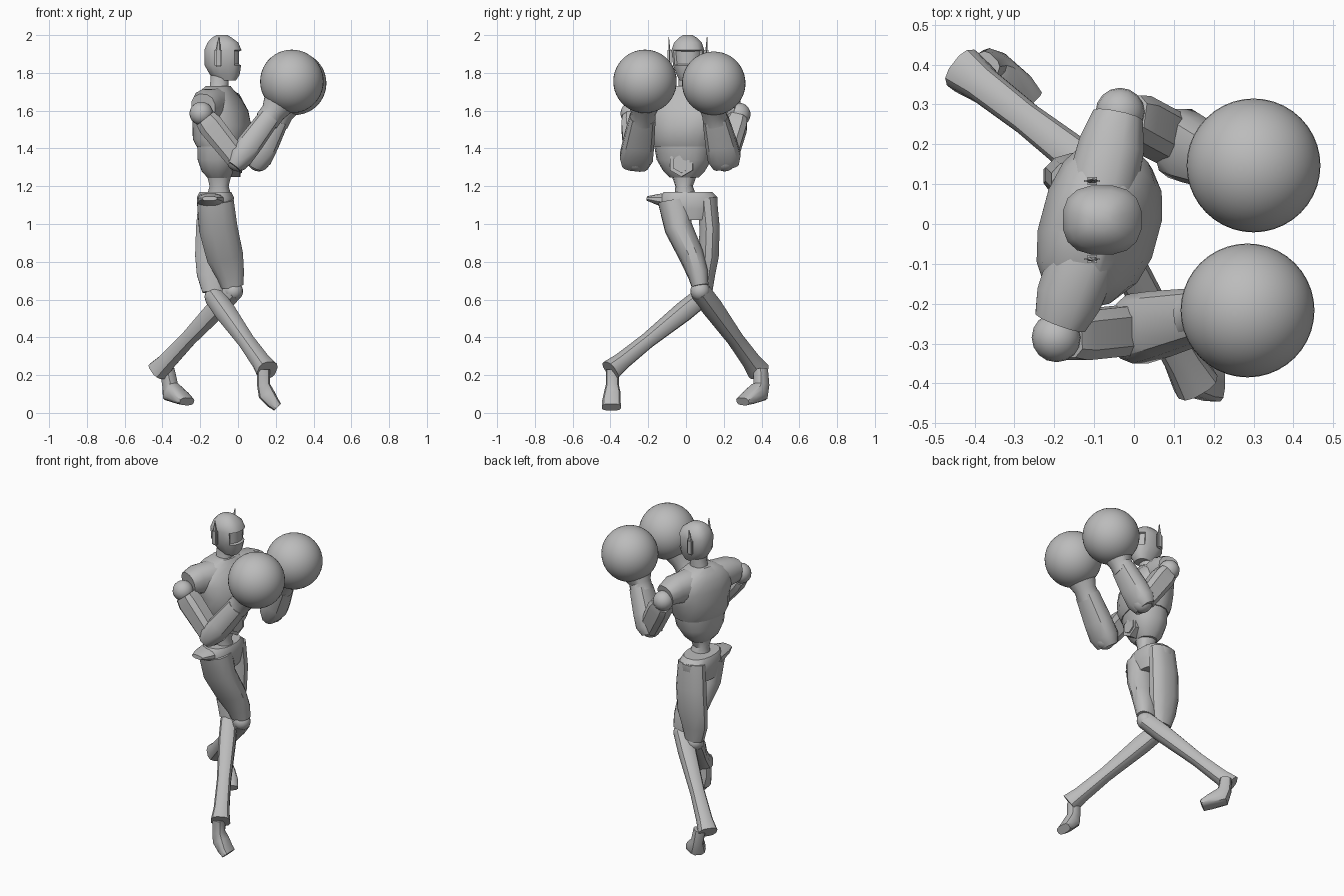
import bpy, bmesh, math
from mathutils import Vector, Matrix

old = bpy.data.objects.get("Cube")
if old:
    bpy.data.objects.remove(old, do_unlink=True)

grey = bpy.data.materials.new("plain_grey")
grey.use_nodes = True
COLOUR = (0.5, 0.5, 0.5, 1)
grey.diffuse_color = COLOUR
grey.node_tree.nodes["Principled BSDF"].inputs["Base Color"].default_value = COLOUR


def finish(name, bm, angle=35):
    """Turn a bmesh into a shaded grey object."""
    bmesh.ops.recalc_face_normals(bm, faces=bm.faces)
    mesh = bpy.data.meshes.new(name)
    bm.to_mesh(mesh)
    bm.free()
    mesh.materials.append(grey)
    obj = bpy.data.objects.new(name, mesh)
    bpy.context.collection.objects.link(obj)
    bpy.ops.object.select_all(action="DESELECT")
    obj.select_set(True)
    bpy.context.view_layer.objects.active = obj
    bpy.ops.object.shade_smooth_by_angle(angle=math.radians(angle))
    return obj


def signed_power(value, power):
    return math.copysign(abs(value) ** power, value)


def loft_mesh(sections, side, sides, boxy, upright):
    """Skin rings given as x, y, z, half width along side, half depth."""
    bm = bmesh.new()
    centres = [Vector(section[:3]) for section in sections]
    last = len(centres) - 1
    rings = []
    for i, (centre, section) in enumerate(zip(centres, sections)):
        tangent = centres[min(i + 1, last)] - centres[max(i - 1, 0)]
        if upright:
            tangent = Vector((0, 0, 1))
        tangent.normalize()
        across = Vector(side)
        across = (across - tangent * across.dot(tangent)).normalized()
        forward = tangent.cross(across)
        ring = []
        for k in range(sides):
            turn = math.tau * (k + 0.5) / sides
            a = signed_power(math.cos(turn), boxy) * section[3]
            b = signed_power(math.sin(turn), boxy) * section[4]
            ring.append(bm.verts.new(centre + across * a + forward * b))
        rings.append(ring)
    for lower, upper in zip(rings, rings[1:]):
        for k in range(sides):
            n = (k + 1) % sides
            bm.faces.new((lower[k], lower[n], upper[n], upper[k]))
    bm.faces.new(rings[0][::-1])
    bm.faces.new(rings[-1])
    return bm


def loft(name, sections, side=(0, 1, 0), sides=12, boxy=0.85, upright=False):
    return finish(name, loft_mesh(sections, side, sides, boxy, upright))


def ball(name, centre, radius, segments=16):
    bm = bmesh.new()
    bmesh.ops.create_uvsphere(bm, u_segments=segments, v_segments=segments // 2 + 2,
                              radius=radius, matrix=Matrix.Translation(centre))
    return finish(name, bm)


def box(name, centre, size, bevel):
    bm = bmesh.new()
    bmesh.ops.create_cube(bm, matrix=Matrix.LocRotScale(Vector(centre), None, Vector(size)))
    bmesh.ops.bevel(bm, geom=bm.edges[:], offset=bevel, segments=2, affect="EDGES")
    return finish(name, bm)


# Head with a recessed visor
head = loft_mesh([
    (-.06, .01, 1.76, .045, .05), (-.07, .01, 1.79, .06, .08),
    (-.08, .01, 1.84, .08, .098), (-.08, .01, 1.92, .088, .1),
    (-.08, .01, 1.96, .075, .083), (-.085, .01, 1.985, .05, .055),
    (-.085, .01, 2, .025, .03)], (0, 1, 0), 16, .8, True)
bmesh.ops.recalc_face_normals(head, faces=head.faces)
visor = [f for f in head.faces
         if f.normal.x > .6 and 1.84 < f.calc_center_median().z < 1.92]
bmesh.ops.inset_region(head, faces=visor, thickness=.006, depth=-.012)
finish("head", head)
loft("neck", [(-.11, 0, 1.68, .06, .065), (-.1, .01, 1.73, .05, .05),
              (-.095, .01, 1.8, .05, .05)], upright=True)

# Ear plates and antennae
for label, sign in (("left", 1), ("right", -1)):
    y = .01 + sign * .098
    box(label + "_ear_plate", (-.105, y, 1.88), (.04, .02, .1), .008)
    loft(label + "_antenna", [(-.105, y, 1.92, .006, .014),
                              (-.1, y + sign * .004, 1.99, .002, .003)], sides=6)

# Torso, turned about its upright axis
TURN = (.26, .965, 0)
loft("chest", [
    (-.09, -.01, 1.41, .165, .125), (-.09, -.01, 1.45, .18, .145),
    (-.085, 0, 1.52, .195, .15), (-.095, 0, 1.6, .215, .14),
    (-.105, 0, 1.66, .2, .115), (-.11, 0, 1.7, .14, .09),
    (-.105, 0, 1.73, .07, .065)], TURN, 16, upright=True)
loft("abdomen", [
    (-.1, -.01, 1.245, .075, .06), (-.1, -.01, 1.28, .11, .09),
    (-.095, -.01, 1.34, .145, .115), (-.09, -.01, 1.42, .16, .122)],
    TURN, 16, upright=True)
loft("waist", [(-.1, 0, 1.13, .06, .07), (-.1, -.01, 1.2, .045, .05),
               (-.1, -.01, 1.27, .07, .065)], TURN, upright=True)

# Hexagonal buckle with a raised centre
for name, reach, radius in (("buckle_rim", .012, .07), ("buckle_centre", .02, .05)):
    loft(name, [(-.05, -.02, 1.32, radius, radius),
                (reach, -.025, 1.32, radius, radius)], sides=6, boxy=1)

# Shoulder caps
loft("left_shoulder_cap", [
    (-.08, .1, 1.62, .09, .1), (-.055, .2, 1.625, .085, .085),
    (-.04, .27, 1.61, .065, .065)], (1, 0, 0))
loft("right_shoulder_cap", [
    (-.13, -.1, 1.62, .09, .1), (-.165, -.19, 1.63, .085, .085),
    (-.185, -.245, 1.62, .068, .07)], (1, 0, 0))


def arm(label, shoulder, elbow, wrist, glove):
    """Shoulder ball, square upper arm, elbow, tapered forearm, round glove."""
    s, e, w = Vector(shoulder), Vector(elbow), Vector(wrist)
    ball(label + "_shoulder_ball", s, .062)
    loft(label + "_upper_arm", [
        (*s.lerp(e, .1), .055, .06), (*s.lerp(e, .25), .065, .07),
        (*s.lerp(e, .95), .065, .062)], sides=8, boxy=.6)
    ball(label + "_elbow", e, .062)
    loft(label + "_forearm", [
        (*e.lerp(w, -.14), .07, .045), (*e.lerp(w, .05), .09, .068),
        (*e.lerp(w, .35), .085, .068), (*e.lerp(w, .9), .07, .06)], boxy=.75)
    g = Vector(glove)
    loft(label + "_cuff", [
        (*e.lerp(w, .82), .07, .066), (*w, .066, .066),
        (*w.lerp(g, .5), .1, .1)], sides=16, boxy=1)
    ball(label + "_glove", g, .168, 40)


arm("left", (-.035, .28, 1.58), (.11, .205, 1.34), (.225, .15, 1.58), (.3, .147, 1.745))
arm("right", (-.195, -.285, 1.585), (0, -.265, 1.34), (.185, -.225, 1.59), (.285, -.217, 1.755))

# Hips and flared hip flap
loft("hips", [
    (-.12, .015, 1.02, .12, .085), (-.12, .015, 1.08, .155, .095),
    (-.12, .015, 1.14, .155, .1), (-.12, .01, 1.17, .13, .085)], sides=16, upright=True)
loft("hip_flap", [
    (-.14, -.06, 1.12, .08, .05), (-.145, -.15, 1.13, .065, .03),
    (-.15, -.205, 1.135, .04, .012)], (1, 0, 0))

# Thighs, crossing toward the knees
loft("right_thigh", [
    (-.12, -.06, 1.12, .09, .1), (-.105, -.04, .98, .075, .105),
    (-.07, .03, .83, .065, .1), (-.04, .065, .73, .055, .075),
    (-.03, .075, .67, .045, .06)])
loft("left_thigh", [
    (-.12, .11, 1.14, .055, .09), (-.125, .125, .98, .055, .1),
    (-.13, .12, .83, .055, .1), (-.135, .105, .73, .05, .085),
    (-.13, .095, .64, .045, .06)])


def shin(label, knee, ankle):
    """Knee ball and a calf that flares into a square ankle guard."""
    k, a = Vector(knee), Vector(ankle)
    ball(label + "_knee", k, .052)
    loft(label + "_shin", [
        (*k, .05, .05), (*k.lerp(a, .2), .052, .052), (*k.lerp(a, .6), .04, .042),
        (*k.lerp(a, .88), .045, .047), (*a, .055, .058)], (0, 0, 1), boxy=.75)


shin("right", (-.025, .075, .645), (-.425, .385, .22))
shin("left", (-.125, .085, .615), (.155, -.4, .225))

# Feet, pointing away from their ankles
loft("right_foot", [
    (-.375, .395, .23, .035, .035), (-.36, .4, .15, .035, .04),
    (-.35, .385, .11, .05, .055), (-.3, .335, .08, .055, .035),
    (-.27, .3, .06, .05, .022)], (1, 1, 0), boxy=.7)
loft("left_foot", [
    (.135, -.39, .23, .035, .035), (.135, -.39, .15, .035, .035),
    (.15, -.39, .1, .045, .045), (.185, -.395, .055, .05, .035),
    (.21, -.395, .03, .052, .026)], boxy=.7)
